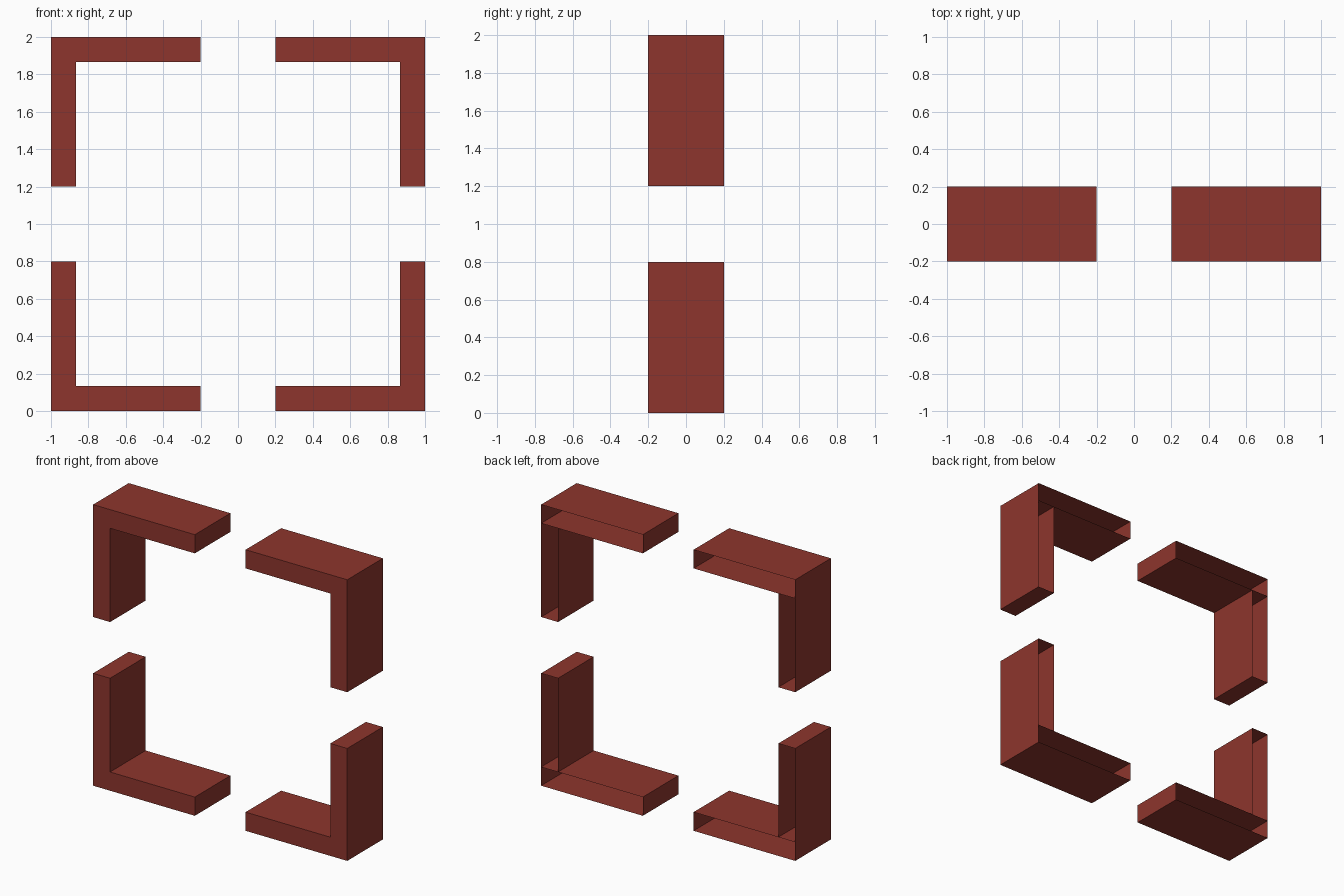
import bpy, bmesh
from mathutils import Matrix, Vector

if "Cube" in bpy.data.objects:
    bpy.data.objects.remove(bpy.data.objects["Cube"])

T = 0.133      # bracket thickness
DEPTH = 0.4    # front to back

red = bpy.data.materials.new("dark_red")
red.diffuse_color = (0.27, 0.036, 0.026, 1)
red.use_nodes = True
red.node_tree.nodes["Principled BSDF"].inputs["Base Color"].default_value = red.diffuse_color


def shell(name, x0, x1, z0, z1, open_normals):
    """Thin box shell with the listed sides left open, mirrored to all four corners."""
    bm = bmesh.new()
    centre = Matrix.Translation(((x0 + x1) / 2, 0, (z0 + z1) / 2))
    size = Matrix.Diagonal((x1 - x0, DEPTH, z1 - z0, 1))
    bmesh.ops.create_cube(bm, size=1, matrix=centre @ size)
    bm.normal_update()
    gone = [f for f in bm.faces
            if any(f.normal.dot(Vector(n)) > 0.9 for n in open_normals)]
    bmesh.ops.delete(bm, geom=gone, context='FACES')
    me = bpy.data.meshes.new(name)
    bm.to_mesh(me)
    bm.free()
    me.materials.append(red)
    ob = bpy.data.objects.new(name, me)
    ob.location.z = 1
    bpy.context.collection.objects.link(ob)
    mirror = ob.modifiers.new("four_corners", 'MIRROR')
    mirror.use_axis = (True, False, True)
    mirror.use_mirror_merge = False


BACK = (0, 1, 0)

# horizontal arms, open at the back
shell("horizontal_arms", 0.2, 1, 1 - T, 1, [BACK])
# vertical arms, open at the back and where they meet the horizontal arms
shell("vertical_arms", 1 - T, 1, 0.2, 1 - T, [BACK, (0, 0, 1)])
